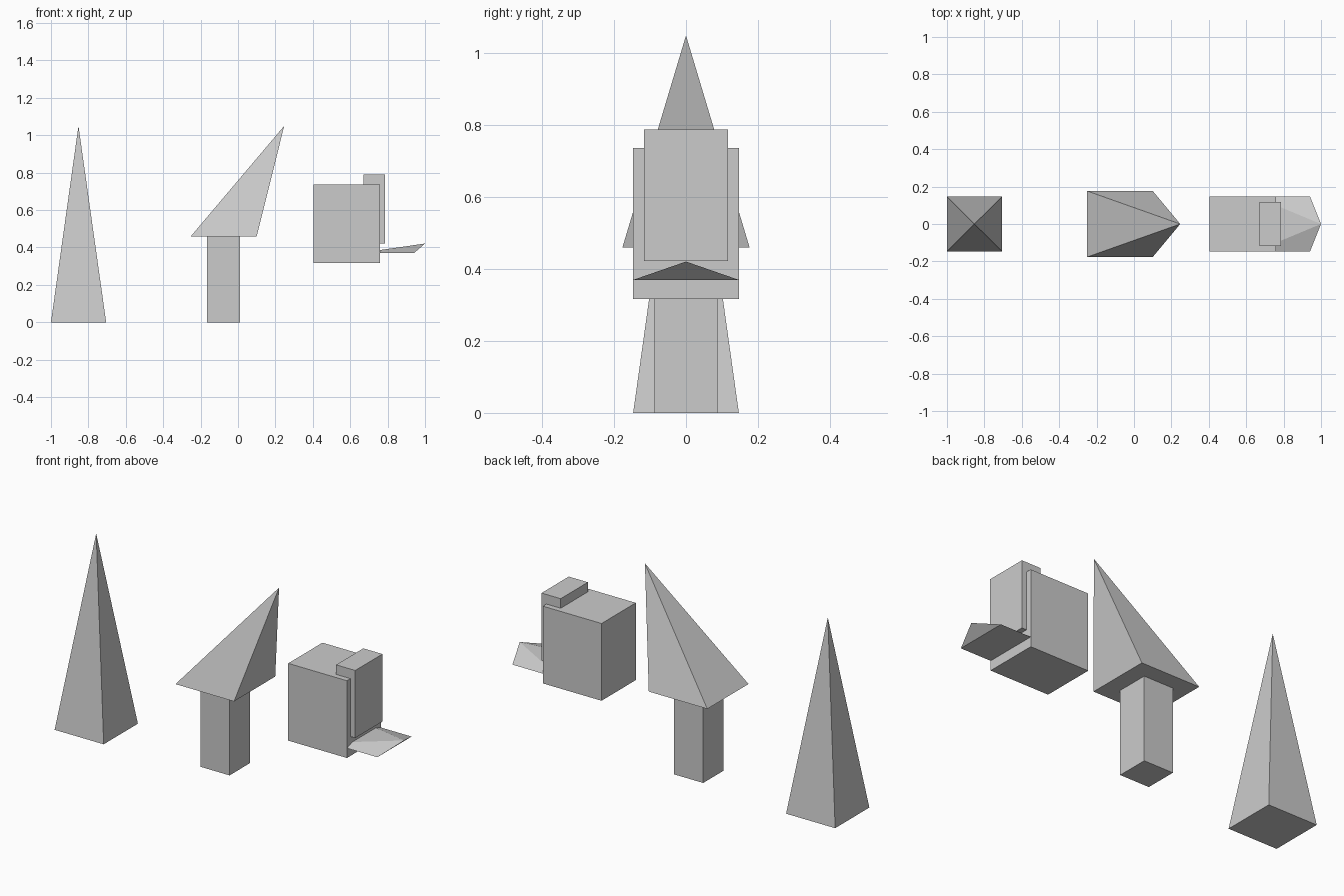
import bpy

if "Cube" in bpy.data.objects:
    bpy.data.objects.remove(bpy.data.objects["Cube"])


def add_mesh(name, verts, faces):
    mesh = bpy.data.meshes.new(name)
    mesh.from_pydata(verts, [], faces)
    mesh.update()
    obj = bpy.data.objects.new(name, mesh)
    bpy.context.collection.objects.link(obj)
    return obj


def rect(x0, x1, half_y, z):
    return [(x0, -half_y, z), (x1, -half_y, z), (x1, half_y, z), (x0, half_y, z)]


def box(name, x0, x1, half_y, z0, z1):
    sides = [(i, (i + 1) % 4, (i + 1) % 4 + 4, i + 4) for i in range(4)]
    return add_mesh(name, rect(x0, x1, half_y, z0) + rect(x0, x1, half_y, z1),
                    [(3, 2, 1, 0), (4, 5, 6, 7)] + sides)


def pyramid(name, x0, x1, half_y, z, apex_x, apex_z):
    sides = [(i, (i + 1) % 4, 4) for i in range(4)]
    return add_mesh(name, rect(x0, x1, half_y, z) + [(apex_x, 0, apex_z)],
                    [(3, 2, 1, 0)] + sides)


# Upright spike
pyramid("spike", -1.0, -0.705, 0.147, 0, -0.853, 1.05)

# Post with leaning pyramid cap
box("post", -0.165, 0.011, 0.088, 0, 0.46)
pyramid("leaning_cap", -0.252, 0.1, 0.177, 0.46, 0.247, 1.05)

# Floating block with front plate and flat leaning wedge
box("block", 0.405, 0.758, 0.147, 0.317, 0.737)
box("plate", 0.672, 0.787, 0.117, 0.422, 0.789)
pyramid("flat_wedge", 0.647, 0.941, 0.147, 0.37, 1.0, 0.421)
